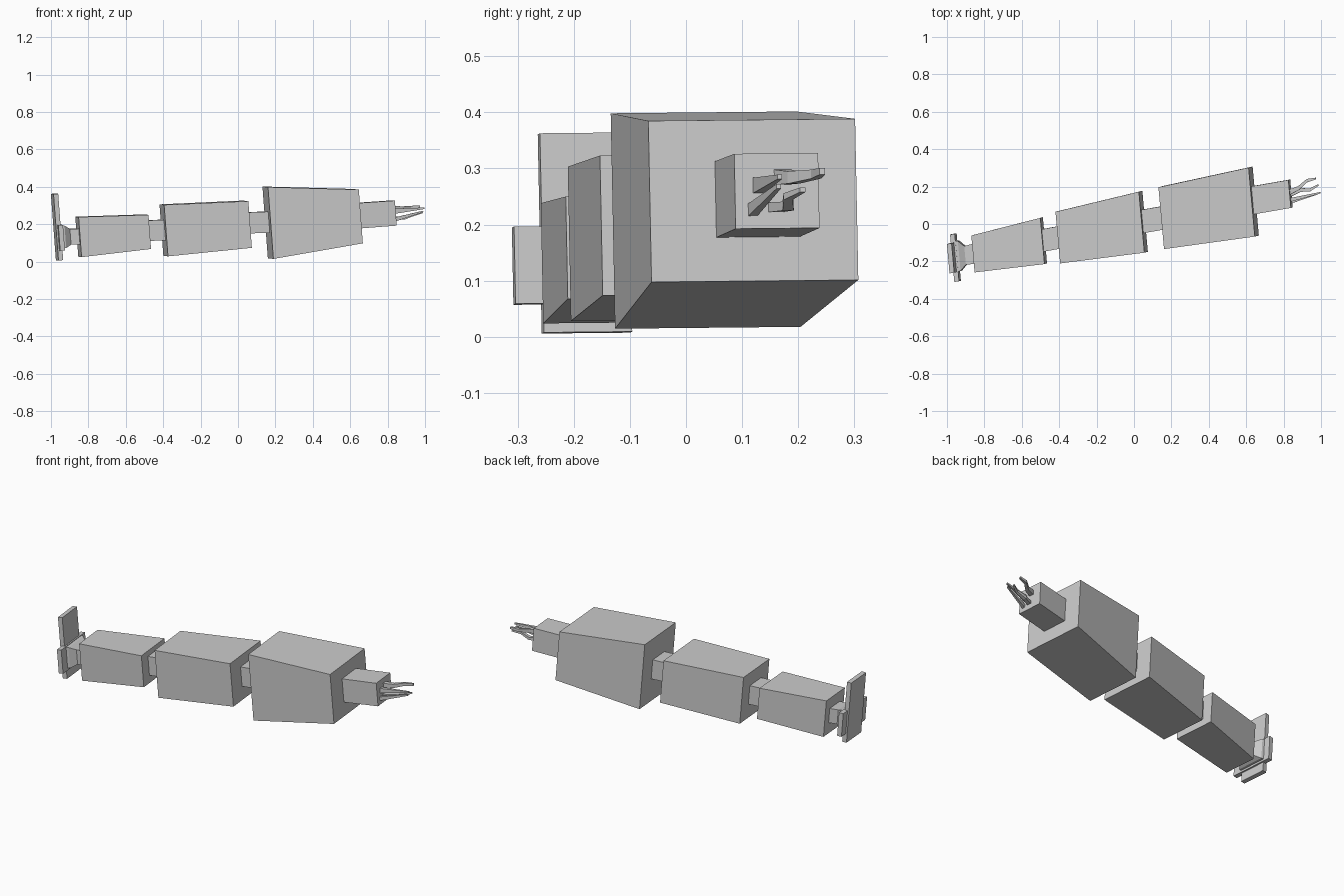
import bpy, bmesh
from mathutils import Vector

# Shared tilted frame: sideways and upward directions of every cross-section
V = Vector((-0.09, 0.996, 0.01))
W = Vector((-0.075, -0.02, 0.997))

def loft(name, stations):
    """Join rectangular sections (x, y, z, width, height) into a closed solid."""
    bm = bmesh.new()
    rings = []
    for x, y, z, w, h in stations:
        c = Vector((x, y, z))
        rings.append([bm.verts.new(c + V * (w / 2 * a) + W * (h / 2 * b))
                      for a, b in ((-1, -1), (1, -1), (1, 1), (-1, 1))])
    for r, s in zip(rings, rings[1:]):
        for i in range(4):
            j = (i + 1) % 4
            bm.faces.new((r[i], r[j], s[j], s[i]))
    bm.faces.new(rings[0][::-1])
    bm.faces.new(rings[-1])
    bmesh.ops.recalc_face_normals(bm, faces=bm.faces)
    me = bpy.data.meshes.new(name)
    bm.to_mesh(me)
    bm.free()
    ob = bpy.data.objects.new(name, me)
    bpy.context.collection.objects.link(ob)

# Three tapering body blocks
loft("rear_block", [(-.853, -.158, .132, .198, .215), (-.483, -.089, .16, .248, .183)])
loft("middle_block", [(-.397, -.07, .167, .277, .276), (.05, .012, .2, .327, .25)])
loft("front_block", [(.16, .035, .208, .332, .385), (.64, .12, .243, .37, .288)])

# Necks between the blocks
loft("rear_joint", [(-.5, -.09, .165, .12, .11), (-.38, -.068, .17, .12, .11)])
loft("front_joint", [(.04, .013, .207, .125, .113), (.18, .037, .212, .125, .113)])

# Head
loft("head", [(.63, .126, .245, .15, .136), (.837, .162, .26, .15, .134)])

# Feelers: two wavy, two straight
loft("upper_feeler", [(.82, .165, .285, .03, .028), (.88, .192, .284, .022, .022),
                      (.925, .232, .29, .018, .016), (.972, .243, .295, .01, .012)])
loft("lower_feeler", [(.82, .15, .23, .026, .018), (.89, .182, .233, .02, .016),
                      (.94, .182, .25, .016, .012), (.985, .208, .262, .01, .008)])
loft("upper_spike", [(.82, .125, .268, .022, .03), (.996, .167, .285, .008, .008)])
loft("lower_spike", [(.82, .112, .22, .018, .024), (.99, .165, .268, .008, .008)])

# Tail: flared stem with a cross-shaped fin
loft("tail_stem", [(-.95, -.172, .133, .17, .125), (-.93, -.17, .133, .16, .12),
                   (-.9, -.167, .133, .1, .085), (-.84, -.156, .134, .11, .085)])
loft("tail_fin_vertical", [(-.98, -.182, .184, .158, .356), (-.955, -.178, .186, .158, .356)])
loft("tail_fin_horizontal", [(-.967, -.182, .127, .255, .138), (-.942, -.178, .129, .255, .138)])
